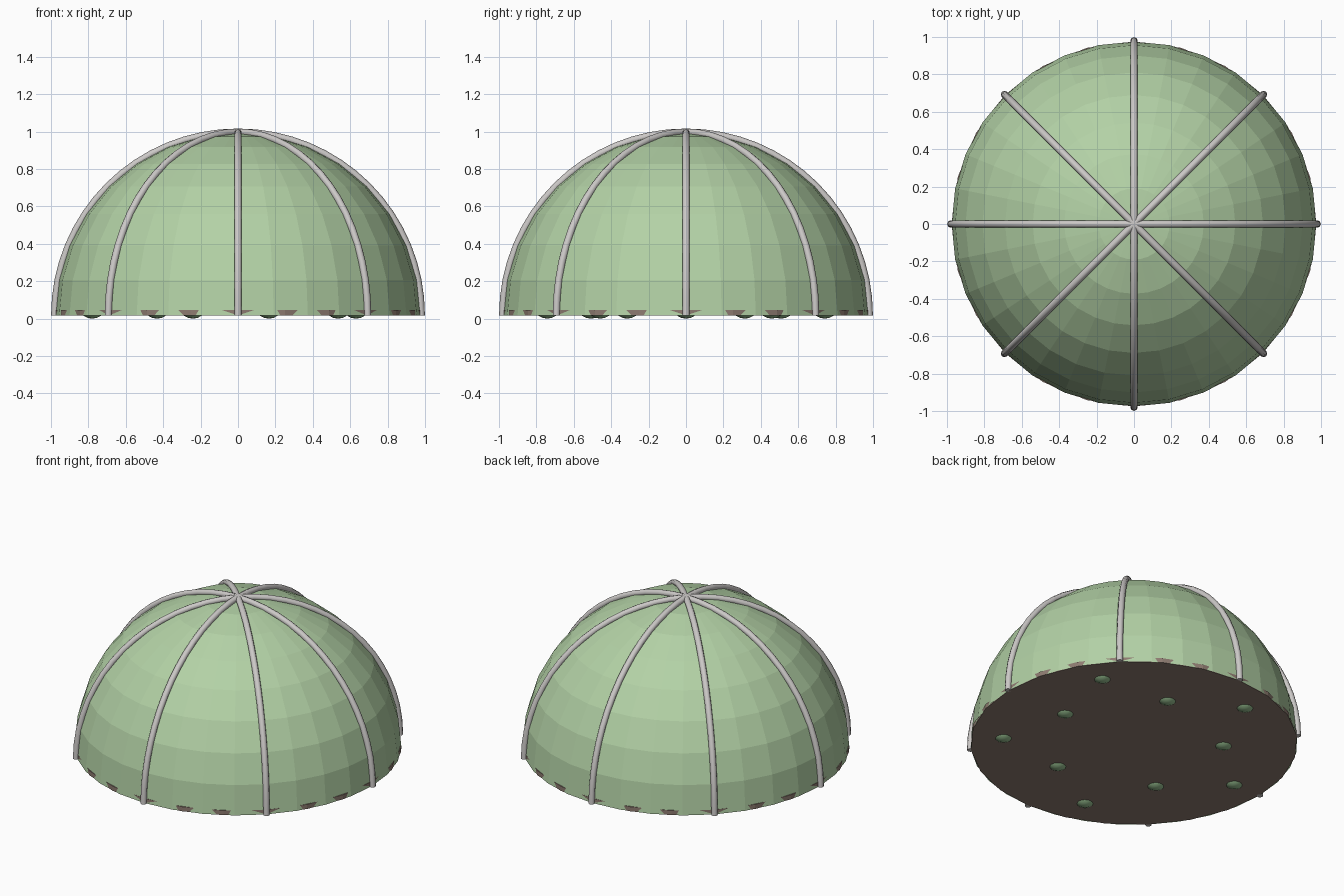
import bpy, bmesh, math
from mathutils import Vector, Matrix

if "Cube" in bpy.data.objects:
    bpy.data.objects.remove(bpy.data.objects["Cube"])

BASE = 0.017      # height of the dome's open rim
R = 0.975         # dome radius


def material(name, rgb):
    m = bpy.data.materials.new(name)
    m.use_nodes = True
    m.diffuse_color = (*rgb, 1)
    m.node_tree.nodes["Principled BSDF"].inputs["Base Color"].default_value = (*rgb, 1)
    return m


GREEN = material("pale green", (0.45, 0.64, 0.38))
METAL = material("light grey", (0.6, 0.58, 0.57))
SOIL = material("soil brown", (0.27, 0.2, 0.165))
LEAF = material("leaf green", (0.3, 0.5, 0.27))


def add_object(name, bm, mat, smooth=False):
    mesh = bpy.data.meshes.new(name)
    bmesh.ops.recalc_face_normals(bm, faces=bm.faces)
    for f in bm.faces:
        f.smooth = smooth
    bm.to_mesh(mesh)
    bm.free()
    mesh.materials.append(mat)
    ob = bpy.data.objects.new(name, mesh)
    bpy.context.collection.objects.link(ob)
    return ob


# Faceted dome: upper half of a sphere
bm = bmesh.new()
bmesh.ops.create_uvsphere(bm, u_segments=32, v_segments=16, radius=R)
bmesh.ops.delete(bm, geom=[v for v in bm.verts if v.co.z < -0.01], context='VERTS')
bmesh.ops.translate(bm, verts=bm.verts, vec=(0, 0, BASE))
add_object("dome", bm, GREEN)

# Soil disc closing the underside, its corners just breaking the dome
DEPTH = 0.03
bm = bmesh.new()
bmesh.ops.create_cone(bm, cap_ends=True, segments=24, radius1=R, radius2=R, depth=DEPTH,
                      matrix=Matrix.Translation((0, 0, BASE + DEPTH / 2))
                      @ Matrix.Rotation(0, 4, 'Z'))
add_object("soil_disc", bm, SOIL)


# Ribs: round tubes swept from the rim to the crown
def rib(name, turn, radius=0.98, tube=0.0195, steps=16, sides=8):
    bm = bmesh.new()
    rings = []
    for i in range(steps + 1):
        a = math.pi / 2 * i / steps
        out = Vector((math.cos(a), 0, math.sin(a)))
        ring = []
        for j in range(sides):
            b = math.tau * j / sides
            p = out * (radius + tube * math.cos(b)) + Vector((0, tube * math.sin(b), 0))
            ring.append(bm.verts.new(p))
        rings.append(ring)
    for r0, r1 in zip(rings, rings[1:]):
        for j in range(sides):
            k = (j + 1) % sides
            bm.faces.new((r0[j], r0[k], r1[k], r1[j]))
    bm.faces.new(rings[0])
    bm.faces.new(rings[-1])
    bmesh.ops.transform(bm, verts=bm.verts, matrix=Matrix.Translation((0, 0, BASE))
                        @ Matrix.Rotation(turn, 4, 'Z'))
    ob = add_object(name, bm, METAL, smooth=True)
    for f in ob.data.polygons:
        f.use_smooth = len(f.vertices) == 4


for i in range(8):
    rib(f"rib_{i + 1}", math.tau * i / 8)

# Ring of round plants, alternating inner and outer, dipping below the soil
for i in range(10):
    a = math.tau * i / 10
    d = 0.78 if i % 2 else 0.535
    size = 0.078
    bm = bmesh.new()
    bmesh.ops.create_uvsphere(bm, u_segments=16, v_segments=10, radius=size)
    bmesh.ops.translate(bm, verts=bm.verts, vec=(d * math.cos(a), d * math.sin(a), size))
    add_object(f"plant_{i + 1}", bm, LEAF, smooth=True)
